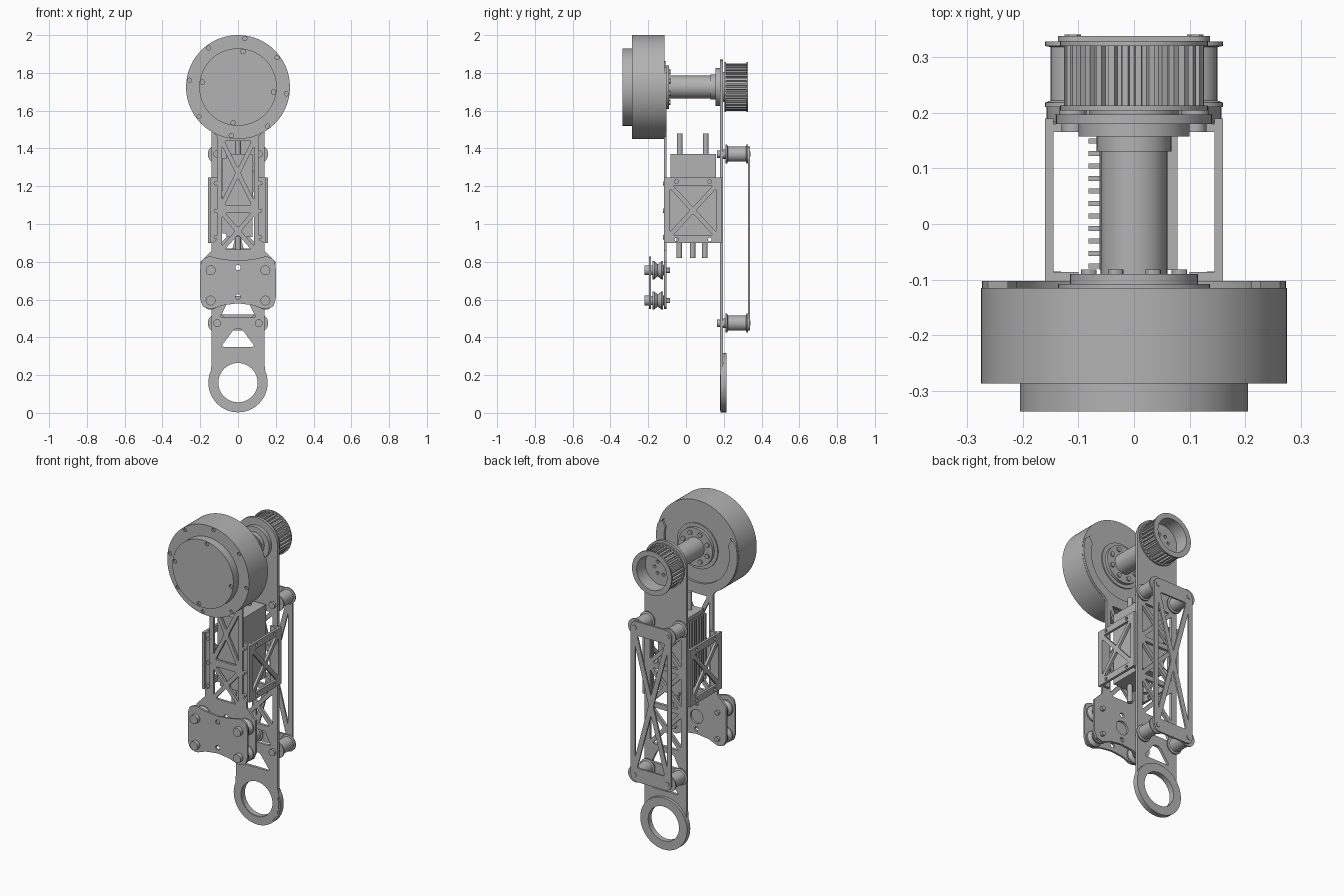
import bpy, bmesh, math
from mathutils import Vector

if "Cube" in bpy.data.objects:
    bpy.data.objects.remove(bpy.data.objects["Cube"])

GREY = (0.45, 0.45, 0.45, 1)
mat = bpy.data.materials.new("plain_grey")
mat.use_nodes = True
mat.diffuse_color = GREY
mat.node_tree.nodes["Principled BSDF"].inputs["Base Color"].default_value = GREY
parts = []


def add(name, mesh):
    ob = bpy.data.objects.new(name, mesh)
    bpy.context.collection.objects.link(ob)
    mesh.materials.clear()
    mesh.materials.append(mat)
    parts.append(ob)
    return ob


def arc(cx, cz, r, a0=0, a1=360, n=40):
    """Points along an arc, angles in degrees; a full turn drops its last point."""
    steps = n if abs(a1 - a0) == 360 else n - 1
    return [(cx + r * math.cos(math.radians(a0 + (a1 - a0) * i / steps)),
             cz + r * math.sin(math.radians(a0 + (a1 - a0) * i / steps))) for i in range(n)]


def rounded(pts, r=0.015):
    """Round every corner of a polygon."""
    out, n = [], len(pts)
    for i, p in enumerate(pts):
        v, a, b = Vector(p), Vector(pts[i - 1]), Vector(pts[(i + 1) % n])
        p0 = v + (a - v).normalized() * min(r, 0.45 * (a - v).length)
        p1 = v + (b - v).normalized() * min(r, 0.45 * (b - v).length)
        for k in range(5):
            t = k / 4
            out.append(tuple(p0 * (1 - t) ** 2 + v * 2 * t * (1 - t) + p1 * t * t))
    return out


def mirrored(half):
    return half + [(-x, z) for x, z in reversed(half) if x > 1e-6]


def rect(x0, x1, z0, z1):
    return [(x0, z0), (x1, z0), (x1, z1), (x0, z1)]


def x_holes(x0, x1, z0, z1, h=0.012, r=0.012):
    """Four triangular holes that leave an X brace in a rectangle."""
    w, t = x1 - x0, z1 - z0
    diag = math.hypot(w, t)
    a, b = h * diag / t, h * diag / w
    cx, cz = (x0 + x1) / 2, (z0 + z1) / 2
    tris = [[(x0 + a, z1), (x1 - a, z1), (cx, cz + b)],
            [(x0 + a, z0), (x1 - a, z0), (cx, cz - b)],
            [(x0, z0 + b), (x0, z1 - b), (cx - a, cz)],
            [(x1, z0 + b), (x1, z1 - b), (cx + a, cz)]]
    return [rounded(tri, r) for tri in tris]


def plate(name, outline, holes, lo, hi, side=False):
    """Flat plate with holes, facing y (or x when side is set)."""
    cu = bpy.data.curves.new(name, 'CURVE')
    cu.dimensions, cu.fill_mode, cu.extrude = '2D', 'BOTH', abs(hi - lo) / 2
    for loop in [outline] + holes:
        sp = cu.splines.new('POLY')
        sp.points.add(len(loop) - 1)
        sp.use_cyclic_u = True
        for pt, (x, z) in zip(sp.points, loop):
            pt.co = (x, z, 0, 1)
    tmp = bpy.data.objects.new(name + "_curve", cu)
    bpy.context.collection.objects.link(tmp)
    dg = bpy.context.evaluated_depsgraph_get()
    mesh = bpy.data.meshes.new_from_object(tmp.evaluated_get(dg))
    bpy.data.objects.remove(tmp)
    bm = bmesh.new()
    bm.from_mesh(mesh)
    bmesh.ops.remove_doubles(bm, verts=bm.verts, dist=1e-5)
    bmesh.ops.recalc_face_normals(bm, faces=bm.faces)
    bm.to_mesh(mesh)
    bm.free()
    ob = add(name, mesh)
    mid = (lo + hi) / 2
    ob.rotation_euler = (math.pi / 2, 0, math.pi / 2 if side else 0)
    ob.location = (mid, 0, 0) if side else (0, mid, 0)
    return ob


def lathe(name, x, z, profile, n=32):
    """Spin (radius, y) points around an axis along y."""
    bm = bmesh.new()
    vs = [bm.verts.new((r, y, 0)) for r, y in profile]
    es = [bm.edges.new(pair) for pair in zip(vs, vs[1:])]
    bmesh.ops.spin(bm, geom=vs + es, cent=(0, 0, 0), axis=(0, 1, 0), angle=math.tau, steps=n)
    bmesh.ops.remove_doubles(bm, verts=bm.verts, dist=1e-5)
    bmesh.ops.recalc_face_normals(bm, faces=bm.faces)
    mesh = bpy.data.meshes.new(name)
    bm.to_mesh(mesh)
    bm.free()
    ob = add(name, mesh)
    ob.location = (x, 0, z)
    return ob


def disc(name, x, z, y0, y1, r, n=32):
    return lathe(name, x, z, [(0, y0), (r, y0), (r, y1), (0, y1)], n)


def box(name, x0, x1, y0, y1, z0, z1):
    return plate(name, rect(x0, x1, z0, z1), [], y0, y1)


AX = 1.725  # height of the drive axis

# Motor with screw holes in rim and cap
rim_holes = [arc(x, z, 0.011, n=12) for x, z in arc(0, AX, 0.259, 37, 397, 8)]
cap_holes = [arc(x, z, 0.012, n=12) for x, z in arc(0, AX, 0.19, 82, 442, 4)]
disc("motor_body", 0, AX, -0.275, -0.115, 0.275, 96)
plate("motor_rim", arc(0, AX, 0.275, n=96), rim_holes, -0.287, -0.275)
disc("motor_cap_base", 0, AX, -0.325, -0.28, 0.205, 80)
plate("motor_cap", arc(0, AX, 0.205, n=80), cap_holes, -0.337, -0.325)
disc("motor_hub_ring", 0, AX, -0.116, -0.108, 0.137, 48)
disc("shaft_flange", 0, AX, -0.109, -0.09, 0.115, 48)
for x, z in arc(0, AX, 0.088, 22, 382, 8):
    disc("flange_bolt", x, z, -0.09, -0.082, 0.014, 12)

# Shaft and rear bearing
disc("shaft", 0, AX, -0.1, 0.2, 0.06, 48)
disc("shaft_collar", 0, AX, 0.13, 0.16, 0.067, 48)
disc("bearing_flange", 0, AX, 0.157, 0.182, 0.1, 48)

# Toothed pulley, hollow at the back
teeth = []
for k in range(32):
    teeth += arc(0, AX, 0.114, k * 11.25, k * 11.25 + 4, 2)
    teeth += arc(0, AX, 0.126, k * 11.25 + 5, k * 11.25 + 10, 2)
bore = arc(0, AX, 0.102, n=48)
plate("pulley_teeth", teeth, [bore], 0.212, 0.322)
for y in (0.204, 0.32):
    plate("pulley_flange", arc(0, AX, 0.133, n=56), [bore], y, y + 0.009)
web_holes = [arc(x, z, 0.01, n=12) for x, z in arc(0, AX, 0.04, 0, 360, 6)]
plate("pulley_web", arc(0, AX, 0.103, n=48), web_holes, 0.225, 0.245)
disc("pulley_hub", 0, AX, 0.195, 0.226, 0.08)

# Rear plate with braced windows and end ring
rear = mirrored([(0.0, 0.012)] + arc(0, 0.16, 0.148, -80, 15, 16)
                + [(0.14, 0.3)] + arc(0, AX + 0.005, 0.14, 0, 90, 16))
rear_holes = [arc(0, 0.16, 0.106, n=48),
              rounded([(-0.09, 0.35), (0.09, 0.35), (0.02, 0.445), (-0.02, 0.445)]),
              rounded([(-0.095, 0.505), (0.095, 0.505), (0.055, 0.585), (-0.055, 0.585)])]
for z0, z1 in ((0.62, 0.84), (0.87, 1.08), (1.11, 1.32)):
    rear_holes += x_holes(-0.105, 0.105, z0, z1)
plate("rear_plate", rear, rear_holes, 0.18, 0.197)
plate("end_ring", arc(0, 0.16, 0.157, n=64), [arc(0, 0.16, 0.104, n=48)], 0.183, 0.215)

# Rear rollers and braced cover plate
for z in (0.475, 1.37):
    for x in (-0.11, 0.11):
        lathe("rear_roller", x, z, [(0, 0.197), (0.025, 0.197), (0.025, 0.21), (0.05, 0.21),
              (0.05, 0.218), (0.04, 0.222), (0.04, 0.318), (0.05, 0.32), (0.05, 0.328), (0, 0.328)])
        disc("roller_bolt", x, z, 0.165, 0.181, 0.02, 16)
        disc("roller_nut", x, z, 0.336, 0.341, 0.015, 6)
plate("cover_plate", rounded(rect(-0.137, 0.137, 0.435, 1.41), 0.045),
      x_holes(-0.108, 0.108, 0.52, 1.325, 0.015), 0.328, 0.338)

# Front plate: lower bracket, braced neck and motor cradle
front = mirrored([(0, 0.585), (0.08, 0.575), (0.14, 0.55), (0.18, 0.56), (0.198, 0.6), (0.198, 0.8),
                  (0.14, 0.86), (0.14, 0.9), (0.11, 0.92), (0.11, 1.46)]
                 + arc(0, AX, 0.273, -62, 16, 20) + arc(0, AX, 0.25, 25, 22, 2)
                 + arc(0, AX, 0.22, 16, -90, 30))
front_holes = [arc(0, 0.69, 0.042, n=24), arc(0, 0.77, 0.014, n=12), arc(0, 0.615, 0.014, n=12)]
front_holes += x_holes(-0.085, 0.085, 1.1, 1.44) + x_holes(-0.085, 0.085, 0.865, 1.06)
plate("front_plate", front, front_holes, -0.116, -0.102)

# Guide bracket with grooved wheels
guide = mirrored([(0, 0.805), (0.09, 0.815), (0.15, 0.83), (0.19, 0.815), (0.2, 0.775),
                  (0.2, 0.6), (0.185, 0.56), (0.14, 0.548), (0.08, 0.57), (0, 0.58)])
plate("guide_plate", rounded(guide),
      [arc(0, z, 0.014, n=12) for z in (0.615, 0.77)], -0.196, -0.184)
for x in (-0.145, 0.145):
    for z in (0.595, 0.755):
        lathe("guide_wheel", x, z, [(0, -0.184), (0.025, -0.184), (0.025, -0.177), (0.048, -0.177),
              (0.048, -0.168), (0.032, -0.15), (0.048, -0.13), (0.048, -0.122), (0.025, -0.12),
              (0.025, -0.115), (0, -0.115)], 24)
        disc("wheel_bolt_head", x, z, -0.22, -0.196, 0.026, 20)
        disc("wheel_bolt_end", x, z, -0.102, -0.085, 0.014, 12)

# Braced side panels with front and rear flanges
panel_bolts = [arc(y, z, 0.01, n=12) for y in (-0.05, 0.125) for z in (0.918, 1.225)]
for s in (-1, 1):
    plate("side_panel", rect(-0.116, 0.19, 0.9, 1.245),
          x_holes(-0.085, 0.16, 0.94, 1.205) + panel_bolts, s * 0.145, s * 0.16, True)
    x0, x1 = sorted((s * 0.1, s * 0.16))
    box("front_flange", x0, x1, -0.102, -0.086, 0.9, 1.245)
    box("rear_flange", x0, x1, 0.165, 0.18, 0.9, 1.245)
    for z in (0.93, 1.07, 1.215):
        disc("flange_screw", s * 0.118, z, -0.121, -0.102, 0.011, 12)

# Electronics block with cooling fins and terminal posts
box("electronics_block", -0.062, 0.078, -0.083, 0.158, 0.93, 1.37)
for k in range(11):
    y = -0.08 + k * 0.0225
    box("cooling_fin", -0.082, -0.06, y, y + 0.009, 0.95, 1.35)
posts = [(-0.033, 1.36, 1.48), (0.105, 1.36, 1.48),
         (-0.035, 0.82, 0.94), (0.035, 0.82, 0.94), (0.1, 0.82, 0.94)]
for y, z0, z1 in posts:
    post = disc("terminal_post", 0, 0, z0, z1, 0.015, 16)
    post.rotation_euler.x = math.pi / 2
    post.location = (0, y, 0)

# Smooth the round walls, keep edges sharp
bpy.ops.object.select_all(action='DESELECT')
for ob in parts:
    ob.select_set(True)
bpy.context.view_layer.objects.active = parts[0]
bpy.ops.object.shade_smooth_by_angle(angle=math.radians(30))
